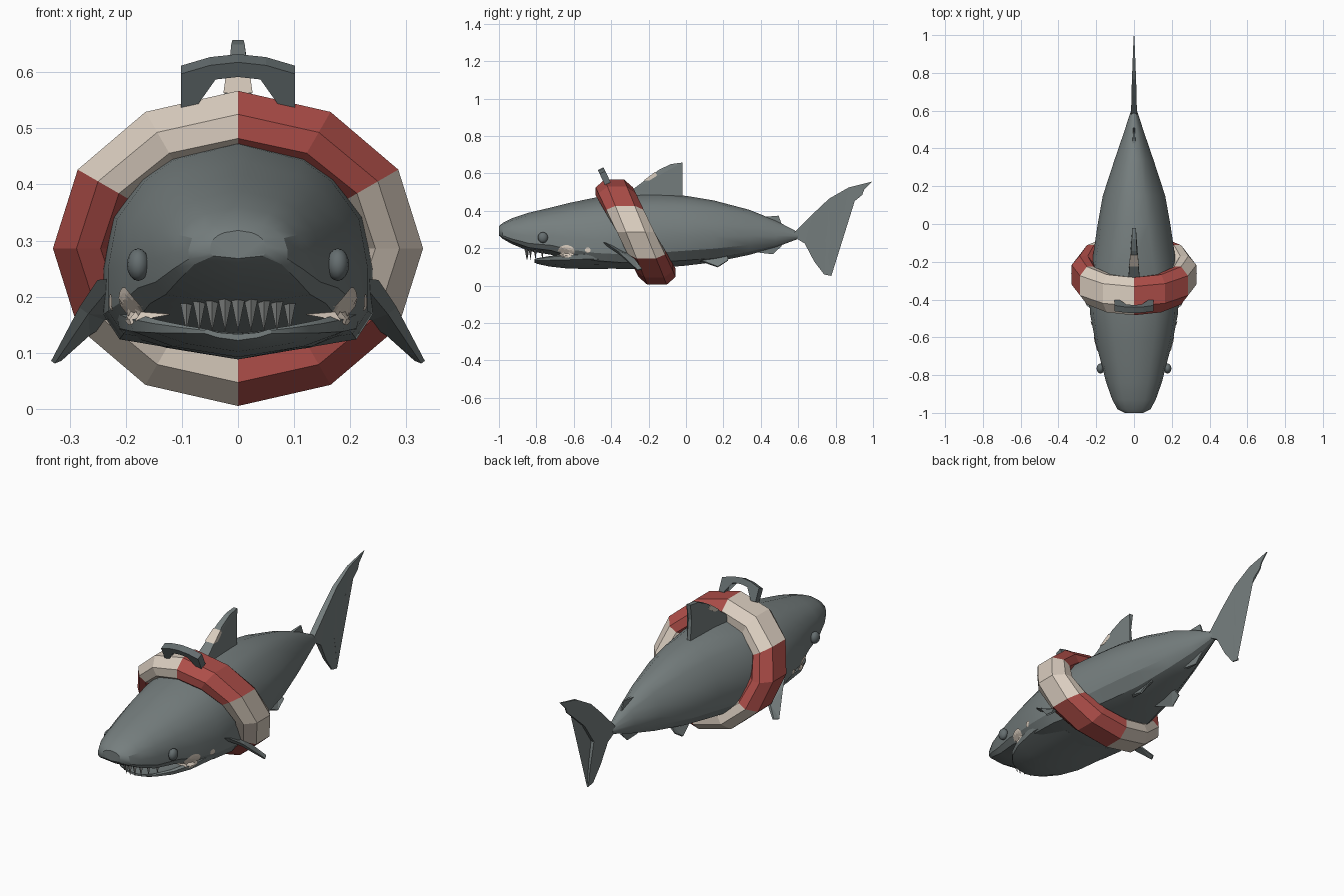
import bpy, bmesh, math
from mathutils import Vector
from mathutils.bvhtree import BVHTree

if "Cube" in bpy.data.objects:
    bpy.data.objects.remove(bpy.data.objects["Cube"])


def material(name, rgb):
    m = bpy.data.materials.new(name)
    m.use_nodes = True
    m.diffuse_color = (*rgb, 1)
    m.node_tree.nodes["Principled BSDF"].inputs["Base Color"].default_value = (*rgb, 1)
    return m


GREY = material("shark grey", (0.18, 0.21, 0.21))
DARK = material("dark grey", (0.13, 0.155, 0.16))
RED = material("ring red", (0.42, 0.075, 0.065))
CREAM = material("ring cream", (0.70, 0.61, 0.52))
TOOTH = material("tooth grey", (0.23, 0.24, 0.235))


def finish(name, bm, mats, smooth=None, mirror=False):
    bmesh.ops.recalc_face_normals(bm, faces=bm.faces)
    me = bpy.data.meshes.new(name)
    bm.to_mesh(me)
    bm.free()
    ob = bpy.data.objects.new(name, me)
    bpy.context.collection.objects.link(ob)
    for m in mats:
        me.materials.append(m)
    if mirror:
        ob.modifiers.new("Mirror", 'MIRROR')
    if smooth:
        bpy.ops.object.select_all(action='DESELECT')
        bpy.context.view_layer.objects.active = ob
        ob.select_set(True)
        bpy.ops.object.shade_smooth_by_angle(angle=math.radians(smooth))
    return ob


def loft(name, stations, prof_a, prof_b, mat, smooth):
    """Stations: y, half width, top z, bottom z, blend from profile a to b."""
    bm = bmesh.new()
    rings = []
    for y, w, zt, zb, t in stations:
        half = [((a[0] * (1 - t) + b[0] * t) * w,
                 zb + (a[1] * (1 - t) + b[1] * t) * (zt - zb)) for a, b in zip(prof_a, prof_b)]
        full = half + [(-x, z) for x, z in half[-2:0:-1]]
        rings.append([bm.verts.new((x, y, z)) for x, z in full])
    n = len(rings[0])
    for r, s in zip(rings, rings[1:]):
        for i in range(n):
            bm.faces.new((r[i], r[(i + 1) % n], s[(i + 1) % n], s[i]))
    bm.faces.new(rings[0])
    bm.faces.new(rings[-1])
    return finish(name, bm, [mat], smooth)


def fin(name, pts, mat, direction=(1, 0, 0), mirror=False):
    """Plate from an outline of (x, y, z, half thickness) points."""
    d = Vector(direction).normalized()
    bm = bmesh.new()
    sides = [[bm.verts.new(Vector(p[:3]) + d * p[3] * s) for p in pts] for s in (1, -1)]
    n = len(pts)
    for i in range(n):
        j = (i + 1) % n
        bm.faces.new((sides[0][i], sides[0][j], sides[1][j], sides[1][i]))
    caps = [bm.faces.new(s) for s in sides]
    bmesh.ops.triangulate(bm, faces=caps)
    return finish(name, bm, [mat], mirror=mirror)


# Body with upper jaw
FRONT = [(0, 1), (.5, .92), (.72, .82), (.93, .64), (1, .40), (1, .20), (.88, .09), (0, 0)]
REAR = [(0, 1), (.35, .96), (.6, .86), (.88, .64), (1, .42), (.9, .22), (.6, .07), (0, 0)]
body = loft("body", [
    (-1.0, .05, .318, .268, 0), (-.98, .088, .335, .25, 0), (-.93, .115, .36, .222, 0),
    (-.84, .147, .39, .185, 0), (-.72, .178, .418, .165, 0), (-.62, .205, .443, .13, 0),
    (-.48, .232, .472, .10, 0), (-.35, .24, .487, .088, 0), (-.2, .222, .492, .09, .3),
    (0, .192, .48, .107, .7), (.15, .165, .455, .125, 1), (.34, .103, .405, .165, 1),
    (.48, .055, .348, .205, 1), (.6, .016, .285, .25, 1)], FRONT, REAR, GREY, 28)

# Lower jaw
JAW = [(0, .55), (.6, .7), (.92, 1), (1, .9), (.97, .6), (.6, .25), (0, 0)]
jaw = loft("lower_jaw", [
    (-.81, .06, .142, .122, 0), (-.79, .10, .148, .115, 0), (-.73, .153, .158, .102, 0),
    (-.64, .193, .168, .092, 0), (-.5, .218, .18, .088, 0), (-.35, .215, .16, .092, 0)],
    JAW, JAW, GREY, 28)

# Teeth hanging along the curve of the upper jaw
bm = bmesh.new()
for i in range(9):
    x = -.092 + i * .023
    y = -.855 + 10 * x * x
    base = [bm.verts.new((x + a, y + b, .197)) for a, b in
            ((-.0125, 0), (0, -.009), (.0125, 0), (0, .009))]
    tip = bm.verts.new((x, y + .004, .137))
    bm.faces.new(base)
    for k in range(4):
        bm.faces.new((base[k], base[(k + 1) % 4], tip))
finish("teeth", bm, [TOOTH])

# Eyes
for side, label in ((1, "left"), (-1, "right")):
    bm = bmesh.new()
    bmesh.ops.create_uvsphere(bm, u_segments=12, v_segments=8, radius=1)
    for v in bm.verts:
        v.co = Vector((side * .178 + v.co.x * .02, -.765 + v.co.y * .027, .257 + v.co.z * .029))
    finish(label + "_eye", bm, [DARK], 40)

# Pale marks laid on both cheeks
bm = bmesh.new()
bm.from_mesh(body.data)
bm.from_mesh(jaw.data)
skin = BVHTree.FromBMesh(bm)
bm.free()


def mark(name, y, z, ry, rz):
    bm = bmesh.new()
    rings = []
    for f in (.05, .35, .7, 1):
        ring = []
        for k in range(14):
            a = math.tau * k / 14
            q = Vector((1, y + ry * f * math.cos(a), z + rz * f * math.sin(a)))
            hit = skin.ray_cast(q, Vector((-1, 0, 0)))[0]
            ring.append(bm.verts.new((hit.x + .004 if hit else .2, q.y, q.z)))
        rings.append(ring)
    bm.faces.new(rings[0])
    for r, s in zip(rings, rings[1:]):
        for k in range(14):
            bm.faces.new((r[k], r[(k + 1) % 14], s[(k + 1) % 14], s[k]))
    finish(name, bm, [CREAM], mirror=True)


mark("cheek_marks", -.64, .183, .045, .034)
mark("small_cheek_marks", -.525, .19, .015, .015)

# Dorsal fin with a pale mark on its leading edge
fin("dorsal_fin", [(0, y, z, t) for y, z, t in (
    (-.32, .47, .033), (-.29, .51, .03), (-.144, .62, .015), (-.08, .65, .012), (-.02, .658, .01),
    (-.032, .58, .009), (-.02, .47, .009))], GREY)
fin("dorsal_mark", [(0, y, z, t) for y, z, t in (
    (-.225, .563, .026), (-.167, .607, .020), (-.152, .59, .019), (-.195, .562, .024))], CREAM)

# Small fins near the tail
fin("second_dorsal_fin", [(0, y, z, t) for y, z, t in (
    (.36, .37, .012), (.42, .368, .008), (.495, .374, .003), (.515, .32, .004), (.40, .33, .012))], GREY)
fin("anal_fin", [(0, y, z, t) for y, z, t in (
    (.36, .185, .01), (.40, .175, .008), (.465, .168, .003), (.515, .215, .004), (.44, .23, .01))], GREY)
fin("pelvic_fins", [(.07, .06, .14, .008), (.10, .17, .10, .004), (.095, .225, .135, .003),
                    (.06, .22, .17, .006)], GREY, (1, 0, .7), True)

# Tail fin
fin("tail_fin", [(0, y, z, t) for y, z, t in (
    (.56, .265, .014), (.59, .295, .015), (.68, .385, .014), (.765, .465, .011), (.87, .525, .007),
    (.995, .556, .002), (.953, .513, .003), (.942, .485, .003), (.902, .452, .005),
    (.81, .37, .007), (.738, .265, .008), (.76, .165, .006), (.777, .052, .003),
    (.738, .06, .004), (.685, .13, .008), (.635, .225, .013), (.59, .252, .015))], GREY)

# Pectoral fins
fin("pectoral_fins", [(.20, -.46, .225, .014), (.24, -.43, .222, .013), (.275, -.36, .175, .01),
                      (.33, -.26, .083, .004), (.318, -.235, .088, .004), (.27, -.27, .135, .007),
                      (.235, -.29, .16, .01), (.19, -.30, .17, .01)], GREY, (.8, -.1, .6), True)

# Slanted life ring: twelve segments, colour changing every second one
SECTION = [(-.052, 0), (.052, 0), (.1, -.042), (.1, -.085),
           (.052, -.128), (-.052, -.128), (-.1, -.085), (-.1, -.042)]
bm = bmesh.new()
rings = []
for i in range(12):
    a = math.tau * i / 12
    rings.append([bm.verts.new((math.sin(a) * (.33 + r),
                                -.269 - .114 * math.cos(a) + y,
                                .286 + math.cos(a) * (.281 + r))) for y, r in SECTION])
for i in range(12):
    r, s = rings[i], rings[(i + 1) % 12]
    for k in range(8):
        f = bm.faces.new((r[k], r[(k + 1) % 8], s[(k + 1) % 8], s[k]))
        f.material_index = (i // 2) % 2
finish("life_ring", bm, [RED, CREAM])

# Handle on the ring
ARCH = [(-.102, 0), (-.102, .066), (-.05, .083), (0, .089), (.05, .083), (.102, .066), (.102, 0),
        (.075, 0), (.075, .042), (.04, .055), (0, .06), (-.04, .055), (-.075, .042), (-.075, 0)]
fin("handle", [(x, -.418 - .43 * h, .545 + .9 * h, .017) for x, h in ARCH], DARK, (0, .9, .43))
